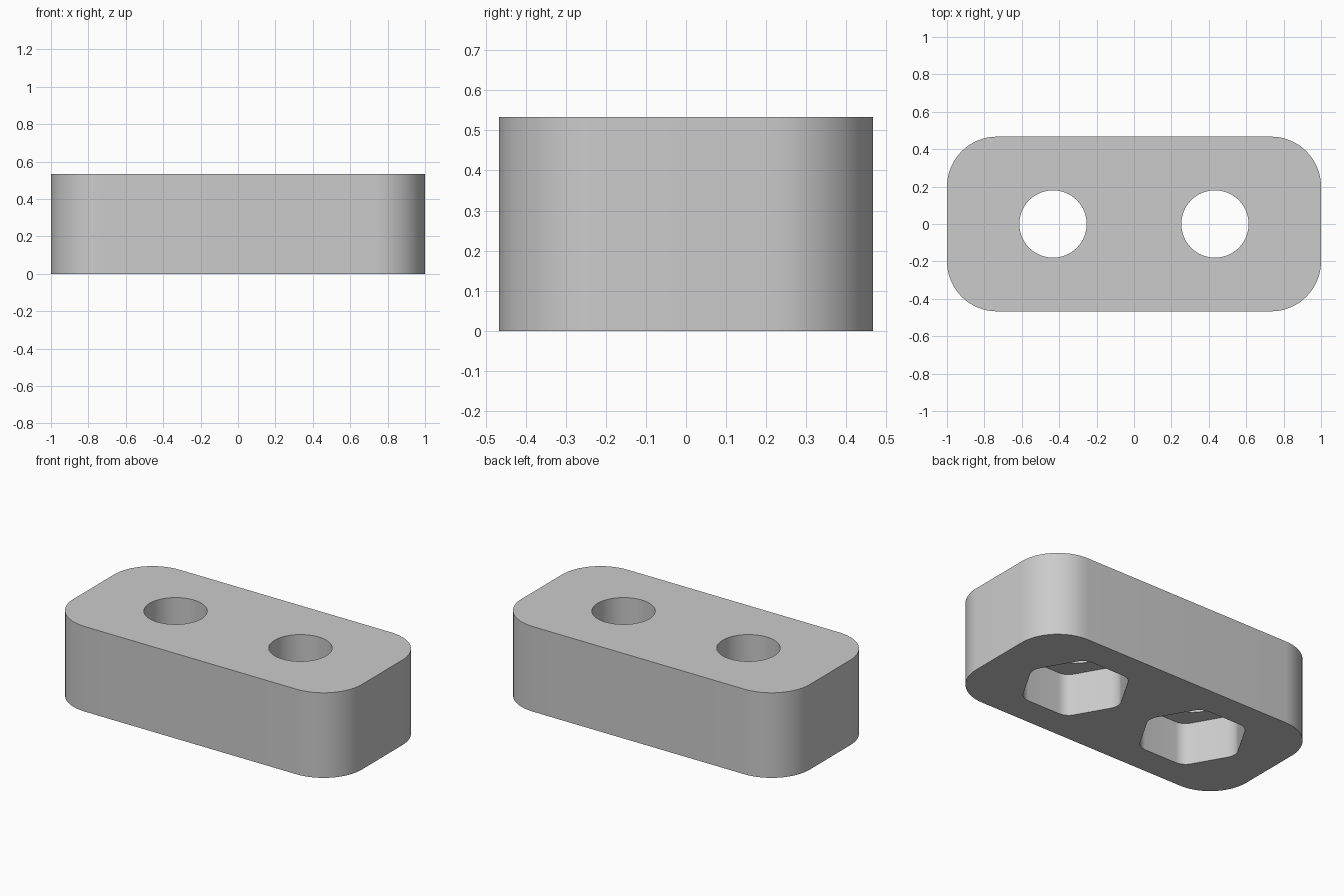
import bpy, bmesh
from math import pi, cos, sin

if "Cube" in bpy.data.objects:
    bpy.data.objects.remove(bpy.data.objects["Cube"], do_unlink=True)

HEIGHT = 0.533
HOLE_X = 0.433
POCKET_DEPTH = 0.267

grey = bpy.data.materials.new("plain_grey")
grey.use_nodes = True
grey.diffuse_color = (0.6, 0.6, 0.6, 1)
grey.node_tree.nodes["Principled BSDF"].inputs["Base Color"].default_value = grey.diffuse_color


def rounded(centres, radius, steps):
    """Outline of a convex polygon whose corners are arcs about (x, y, direction)."""
    turn = 2 * pi / len(centres)
    return [(x + radius * cos(a + turn * (i / steps - 0.5)),
             y + radius * sin(a + turn * (i / steps - 0.5)))
            for x, y, a in centres for i in range(steps + 1)]


def prism(name, outline, z0, z1, x=0):
    """Extrude an outline upwards into a solid."""
    bm = bmesh.new()
    face = bm.faces.new([bm.verts.new((px + x, py, z0)) for px, py in outline])
    top = bmesh.ops.extrude_face_region(bm, geom=[face])["geom"]
    bmesh.ops.translate(bm, vec=(0, 0, z1 - z0),
                        verts=[v for v in top if isinstance(v, bmesh.types.BMVert)])
    bmesh.ops.recalc_face_normals(bm, faces=bm.faces)
    mesh = bpy.data.meshes.new(name)
    bm.to_mesh(mesh)
    bm.free()
    mesh.materials.append(grey)
    obj = bpy.data.objects.new(name, mesh)
    bpy.context.collection.objects.link(obj)
    return obj


# Block with rounded vertical corners
corners = [(0.733, 0.2, pi / 4), (-0.733, 0.2, 3 * pi / 4),
           (-0.733, -0.2, 5 * pi / 4), (0.733, -0.2, 7 * pi / 4)]
block = prism("two_hole_block", rounded(corners, 0.267, 16), 0, HEIGHT)

# Outlines of the round bolt hole and the rounded hexagonal nut pocket
circle = [(0.18 * cos(i * pi / 32), 0.18 * sin(i * pi / 32)) for i in range(64)]
hexagon = rounded([(0.225 * cos(i * pi / 3), 0.225 * sin(i * pi / 3), i * pi / 3)
                   for i in range(6)], 0.087, 8)

cutters = []
for side, x in (("left", HOLE_X), ("right", -HOLE_X)):
    cutters.append(prism(side + "_nut_pocket_cutter", hexagon, -0.1, POCKET_DEPTH, x))
    cutters.append(prism(side + "_bolt_hole_cutter", circle, 0.1, HEIGHT + 0.1, x))

# Cut the holes, then drop the cutters
bpy.ops.object.select_all(action="DESELECT")
bpy.context.view_layer.objects.active = block
block.select_set(True)
for cutter in cutters:
    cutter.hide_render = True
    cut = block.modifiers.new("cut", "BOOLEAN")
    cut.operation = "DIFFERENCE"
    cut.solver = "EXACT"
    cut.object = cutter
    bpy.ops.object.modifier_apply(modifier=cut.name)
    bpy.data.objects.remove(cutter, do_unlink=True)

bpy.ops.object.shade_smooth_by_angle()
